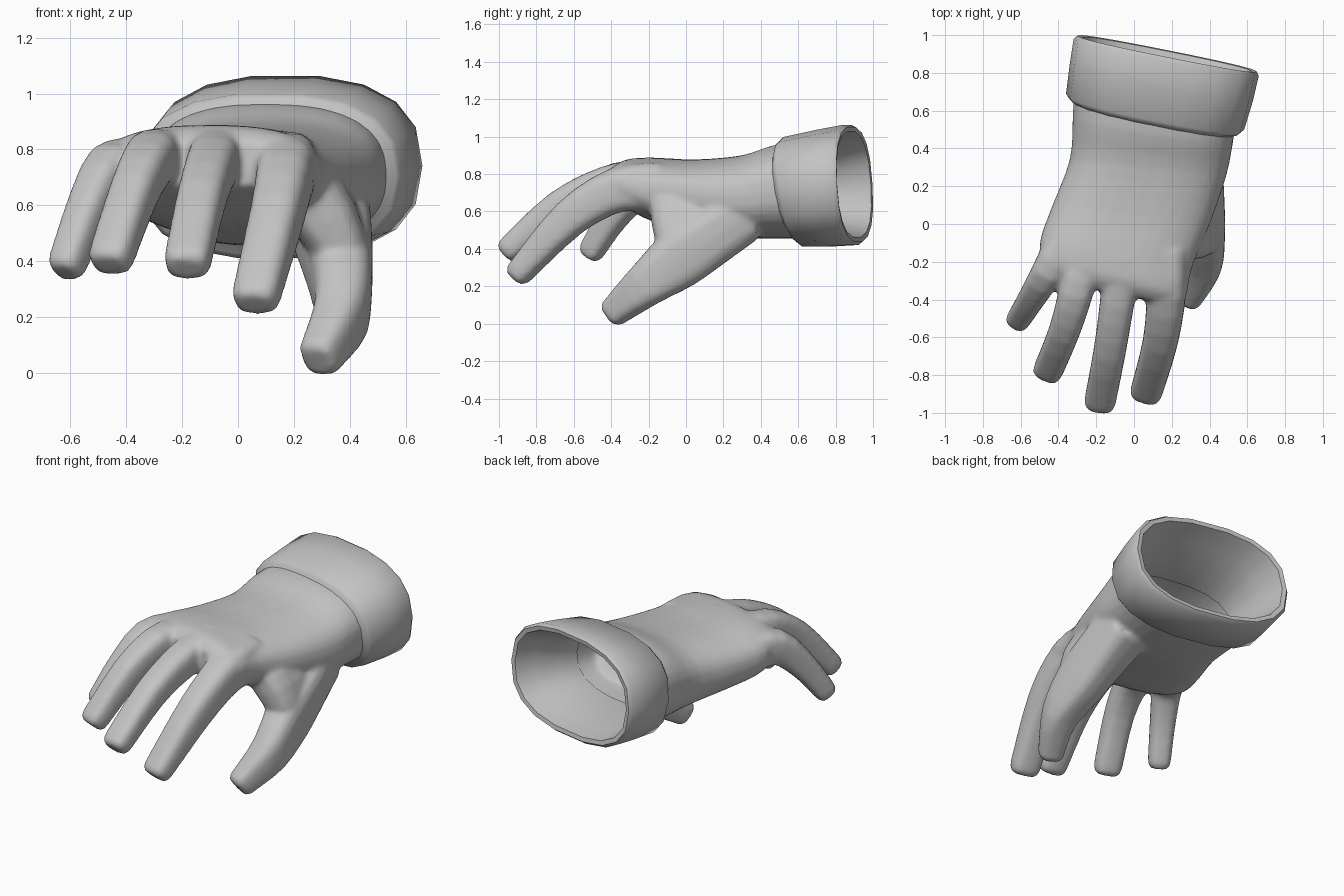
import bpy, bmesh, math
from mathutils import Vector

grey = bpy.data.materials.new("grey fabric")
grey.diffuse_color = (0.55, 0.55, 0.55, 1)


def spline(points):
    """Smooth a list of sections with a Catmull-Rom curve."""
    out = []
    ext = [points[0]] + points + [points[-1]]
    for k in range(len(points) - 1):
        for t in (0, 0.33, 0.67):
            out.append([0.5 * (2 * b + (c - a) * t + (2 * a - 5 * b + 4 * c - d) * t * t
                               + (3 * b - a - 3 * c + d) * t ** 3)
                        for a, b, c, d in zip(*ext[k:k + 4])])
    return out + [list(points[-1])]


def ring(bm, centre, side, up, n, power):
    """One superellipse cross-section spanned by the side and up half axes."""
    verts = []
    for i in range(n):
        a = 2 * math.pi * i / n
        c, s = math.cos(a), math.sin(a)
        u = math.copysign(abs(c) ** (2 / power), c)
        v = math.copysign(abs(s) ** (2 / power), s)
        verts.append(bm.verts.new(Vector(centre) + side * u + up * v))
    return verts


def skin(bm, rings, closed=False):
    """Join rings with quads, then cap the ends or close the loop."""
    pairs = list(zip(rings, rings[1:]))
    if closed:
        pairs.append((rings[-1], rings[0]))
    else:
        bm.faces.new(rings[0])
        bm.faces.new(rings[-1])
    for a, b in pairs:
        n = len(a)
        for i in range(n):
            j = (i + 1) % n
            bm.faces.new((a[i], a[j], b[j], b[i]))


def sleeve(bm, sections, n, power, closed=False):
    """Sections: x, y, z, half width, half height, yaw slope, pitch slope."""
    rings = []
    for x, y, z, hx, hz, yaw, pitch in sections:
        rings.append(ring(bm, (x, y, z), Vector((hx, yaw * hx, 0)),
                          Vector((0, pitch * hz, hz)), n, power))
    skin(bm, rings, closed)


def finger(bm, points):
    """Points: x, y, z, half width, half thickness, from knuckle to tip."""
    path = spline(points)
    # rounded tip
    end = Vector(path[-1][:3])
    axis = (end - Vector(path[-2][:3])).normalized()
    w, h = path[-1][3:]
    for dist, scale in ((0.035, 0.94), (0.057, 0.7)):
        path.append([*(end + axis * dist), w * scale, h * scale])
    rings = []
    for i, p in enumerate(path):
        a, b = path[max(i - 1, 0)], path[min(i + 1, len(path) - 1)]
        t = (Vector(b[:3]) - Vector(a[:3])).normalized()
        side = t.cross(Vector((0, 0, 1))).normalized()
        up = side.cross(t)
        rings.append(ring(bm, p[:3], side * p[3] * 1.04, up * p[4] * 1.05, 16, 3))
    skin(bm, rings)


def finish(bm, name):
    bmesh.ops.recalc_face_normals(bm, faces=bm.faces)
    mesh = bpy.data.meshes.new(name)
    bm.to_mesh(mesh)
    bm.free()
    mesh.materials.append(grey)
    obj = bpy.data.objects.new(name, mesh)
    bpy.context.collection.objects.link(obj)
    return obj


# Hand: palm and wrist with a hollow opening at the back
bm = bmesh.new()
outside = spline([
    (-0.09, -0.37, 0.75, 0.33, 0.08, -0.2, 0),
    (-0.095, -0.30, 0.75, 0.375, 0.13, -0.2, 0),
    (-0.095, -0.16, 0.715, 0.405, 0.172, -0.15, 0),
    (-0.015, 0.05, 0.69, 0.42, 0.188, -0.1, 0),
    (0.075, 0.30, 0.68, 0.415, 0.22, -0.1, 0),
    (0.10, 0.50, 0.705, 0.425, 0.25, -0.15, -0.1),
    (0.115, 0.66, 0.715, 0.43, 0.255, -0.2, -0.15)])
inside = spline([
    (0.115, 0.66, 0.715, 0.385, 0.21, -0.2, -0.15),
    (0.09, 0.45, 0.70, 0.37, 0.195, -0.15, -0.1),
    (0.06, 0.25, 0.685, 0.35, 0.165, -0.1, 0),
    (0.0, 0.02, 0.69, 0.30, 0.12, -0.1, 0)])
sleeve(bm, outside + inside, 32, 2.5)

# Little, ring, middle and index fingers
finger(bm, [(-0.37, -0.10, 0.72, 0.095, 0.11), (-0.455, -0.25, 0.72, 0.083, 0.098),
            (-0.54, -0.39, 0.57, 0.07, 0.077), (-0.605, -0.495, 0.405, 0.063, 0.064)])
finger(bm, [(-0.27, -0.18, 0.76, 0.09, 0.105), (-0.31, -0.37, 0.765, 0.088, 0.092),
            (-0.37, -0.57, 0.65, 0.08, 0.082), (-0.45, -0.765, 0.425, 0.077, 0.067)])
finger(bm, [(-0.06, -0.18, 0.775, 0.10, 0.112), (-0.09, -0.42, 0.745, 0.088, 0.095),
            (-0.13, -0.68, 0.625, 0.083, 0.082), (-0.178, -0.93, 0.41, 0.081, 0.067)])
finger(bm, [(0.16, -0.15, 0.725, 0.12, 0.135), (0.17, -0.37, 0.715, 0.102, 0.115),
            (0.14, -0.62, 0.565, 0.09, 0.097), (0.068, -0.88, 0.285, 0.083, 0.068)])

# Thumb, and the fleshy web that joins it to the palm
finger(bm, [(0.32, 0.30, 0.58, 0.145, 0.145), (0.35, 0.12, 0.455, 0.125, 0.15),
            (0.37, -0.05, 0.335, 0.108, 0.15), (0.37, -0.22, 0.203, 0.092, 0.112),
            (0.303, -0.37, 0.075, 0.072, 0.078)])
finger(bm, [(0.15, 0.04, 0.76, 0.22, 0.10), (0.285, 0.03, 0.60, 0.215, 0.12),
            (0.365, 0.03, 0.45, 0.19, 0.10)])
hand = finish(bm, "hand")
remesh = hand.modifiers.new("merge", 'REMESH')
remesh.mode = 'VOXEL'
remesh.voxel_size = 0.014
remesh.use_smooth_shade = True
smooth = hand.modifiers.new("soften", 'SMOOTH')
smooth.factor = 0.5
smooth.iterations = 8

# Cuff: turned-back band around the wrist, with its lining
bm = bmesh.new()
sleeve(bm, [
    (0.11, 0.555, 0.705, 0.41, 0.235, -0.2, -0.18),
    (0.11, 0.575, 0.705, 0.455, 0.28, -0.2, -0.18),
    (0.112, 0.595, 0.705, 0.472, 0.297, -0.2, -0.17),
    (0.145, 0.75, 0.725, 0.485, 0.315, -0.2, -0.1),
    (0.17, 0.88, 0.742, 0.49, 0.325, -0.2, -0.06),
    (0.175, 0.902, 0.745, 0.475, 0.31, -0.2, -0.06),
    (0.175, 0.898, 0.745, 0.45, 0.285, -0.2, -0.06),
    (0.15, 0.77, 0.73, 0.415, 0.25, -0.2, -0.1),
    (0.115, 0.64, 0.715, 0.378, 0.203, -0.2, -0.15),
    (0.095, 0.48, 0.70, 0.365, 0.19, -0.15, -0.1),
], 18, 2.5, closed=True)
cuff = finish(bm, "cuff")
bpy.context.view_layer.objects.active = cuff
cuff.select_set(True)
bpy.ops.object.shade_smooth_by_angle(angle=math.radians(60))
